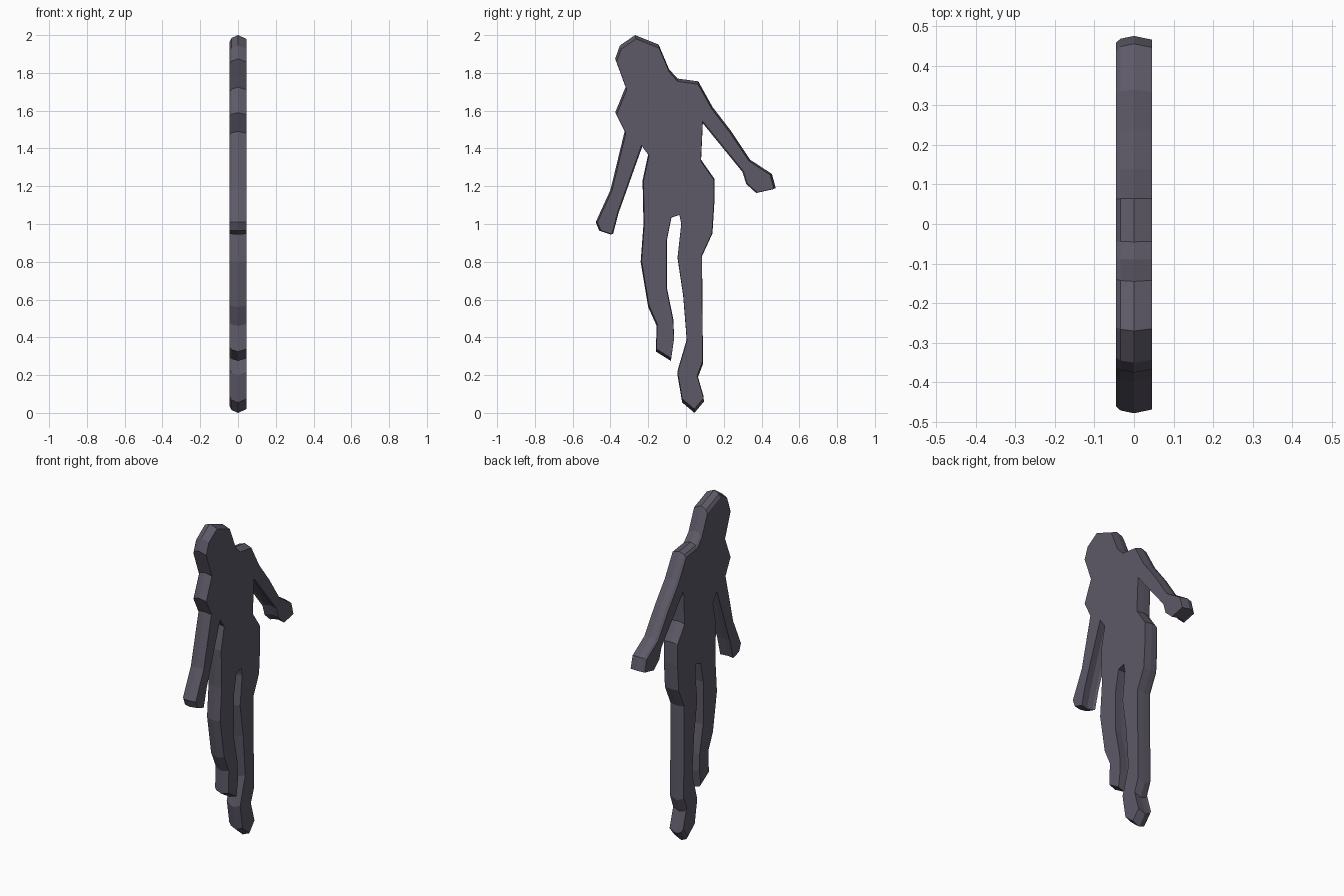
import bpy, bmesh

if "Cube" in bpy.data.objects:
    bpy.data.objects.remove(bpy.data.objects["Cube"])

# One flat colour for the whole figure
slate = bpy.data.materials.new("dark_slate_purple")
slate.diffuse_color = (0.11, 0.10, 0.135, 1)
slate.use_nodes = True
slate.node_tree.nodes["Principled BSDF"].inputs["Base Color"].default_value = slate.diffuse_color

# Silhouette profile (y, z), clockwise as seen from the right side
head_top = [(-.27, 2), (-.145, 1.95), (-.09, 1.82), (-.045, 1.77), (.065, 1.755)]
long_arm = [(.14, 1.62), (.24, 1.49), (.34, 1.34), (.455, 1.265), (.475, 1.19),
            (.385, 1.17), (.33, 1.22), (.31, 1.285), (.09, 1.555)]
hip = [(.08, 1.34), (.15, 1.24), (.15, 1.11), (.14, .95), (.085, .83)]
long_leg = [(.09, .26), (.06, .18), (.095, .06), (.045, 0), (-.02, .055),
            (-.045, .2), (.005, .37), (-.015, .62), (-.045, .82), (-.025, 1.0)]
raised_leg = [(-.035, 1.05), (-.08, 1.035), (-.105, .91), (-.105, .65), (-.07, .48),
              (-.065, .38), (-.08, .275), (-.16, .325), (-.155, .46), (-.2, .56),
              (-.24, .8), (-.225, 1.0), (-.23, 1.23), (-.2, 1.37)]
low_arm = [(-.24, 1.425), (-.37, 1.06), (-.4, .945), (-.46, .965), (-.478, 1.01),
           (-.4, 1.18), (-.325, 1.49)]
face = [(-.375, 1.59), (-.32, 1.725), (-.375, 1.875), (-.35, 1.945)]
outline = head_top + long_arm + hip + long_leg + raised_leg + low_arm + face

# Cross-section of the slab: x position and outline scale about the middle
sections = [(-.045, .965), (-.034, .985), (0, 1), (.045, .98)]

bm = bmesh.new()
rings = [[bm.verts.new((x, y * s, 1 + (z - 1) * s)) for y, z in outline]
         for x, s in sections]
n = len(outline)
for a, b in zip(rings, rings[1:]):
    for i in range(n):
        j = (i + 1) % n
        bm.faces.new((a[i], a[j], b[j], b[i]))
# Flat side caps
bm.faces.new(rings[0])
bm.faces.new(rings[-1])
bmesh.ops.recalc_face_normals(bm, faces=bm.faces)
bmesh.ops.triangulate(bm, faces=[f for f in bm.faces if len(f.verts) > 4])

mesh = bpy.data.meshes.new("figure_silhouette")
bm.to_mesh(mesh)
bm.free()
mesh.materials.append(slate)
figure = bpy.data.objects.new("figure_silhouette", mesh)
bpy.context.collection.objects.link(figure)
